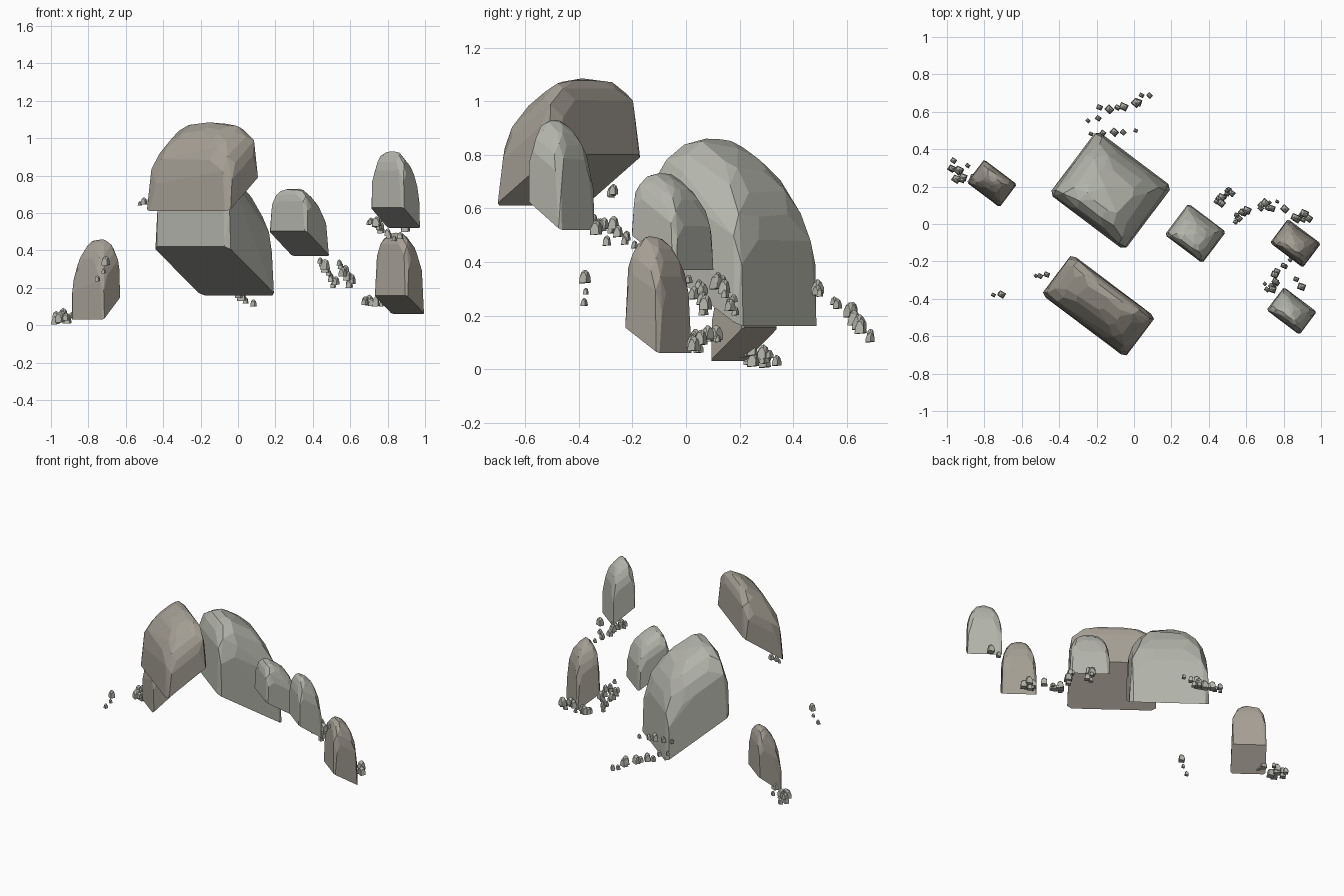
import bpy, bmesh, math, random
from mathutils import Vector

if "Cube" in bpy.data.objects:
    bpy.data.objects.remove(bpy.data.objects["Cube"])

random.seed(4)


def material(name, color):
    m = bpy.data.materials.new(name)
    m.diffuse_color = (*color, 1)
    m.use_nodes = True
    m.node_tree.nodes["Principled BSDF"].inputs["Base Color"].default_value = m.diffuse_color
    return m


GREY = material("grey_stone", (0.45, 0.455, 0.405))
BROWN = material("brown_stone", (0.38, 0.35, 0.30))
WALL = 0.42   # share of the height that is straight wall
CUT = 0.1     # corner cut of the footprint


def add_rock(bm, center, half_u, half_v, turn, z_front, z_back, top, rings=6, sides=16, jitter=0.02):
    """Domed block on a turned rectangle, sheared so its base follows the slope."""
    along = Vector((math.cos(turn), math.sin(turn))) * half_u
    across = Vector((-math.sin(turn), math.cos(turn))) * half_v

    # Square base with cut corners, then rings that shrink and get rounder towards the crown
    pts = []
    for u in (-1, 1):
        for v in (-1, 1):
            pts += [(u, v * (1 - CUT), 0), (u * (1 - CUT), v, 0)]
    for j in range(rings):
        e = j / (rings - 0.8) * math.pi / 2
        t = WALL + (1 - WALL) * math.sin(e)
        radius, squareness = math.cos(e) ** 0.75, 14 - 11 * math.sin(e) ** 0.9
        phase = math.pi / sides * (j % 2) + random.random() * 0.15
        for i in range(sides):
            a = 2 * math.pi * i / sides + phase
            c, s = math.cos(a), math.sin(a)
            k = (abs(c) ** squareness + abs(s) ** squareness) ** (-1 / squareness)
            k *= radius * (1 - random.random() * jitter)
            pts.append((c * k, s * k, t + random.uniform(-jitter, jitter) * 0.5))

    def base(v):
        return z_front + (z_back - z_front) * (v + 1) / 2

    height = min((top - base(v)) / h for u, v, h in pts if h > 0)
    verts = []
    for u, v, h in pts:
        p = Vector(center) + along * u + across * v
        verts.append(bm.verts.new((p.x, p.y, base(v) + h * height)))
    res = bmesh.ops.convex_hull(bm, input=verts)
    inner = [g for g in res["geom_interior"] if isinstance(g, bmesh.types.BMVert)]
    bmesh.ops.delete(bm, geom=inner, context='VERTS')


def finish(bm, name, mat, merge_angle):
    bmesh.ops.dissolve_limit(bm, angle_limit=math.radians(merge_angle),
                             verts=bm.verts, edges=bm.edges)
    bmesh.ops.recalc_face_normals(bm, faces=bm.faces)
    me = bpy.data.meshes.new(name)
    bm.to_mesh(me)
    bm.free()
    me.materials.append(mat)
    bpy.context.collection.objects.link(bpy.data.objects.new(name, me))


# Boulders: centre, half length, half depth, base height front / back, crown height
boulders = [
    ("centre_boulder", GREY, (-.125, .18), .252, .213, .42, .16, .86),
    ("front_boulder", BROWN, (-.19, -.437), .28, .135, .61, .80, 1.085),
    ("middle_boulder", GREY, (.328, -.05), .126, .105, .505, .37, .73),
    ("right_front_boulder", GREY, (.843, -.465), .11, .077, .63, .52, .93),
    ("right_boulder", BROWN, (.863, -.103), .11, .08, .16, .06, .495),
    ("left_boulder", BROWN, (-.76, .217), .11, .077, .03, .155, .46),
]
for name, mat, center, hu, hv, zf, zb, top in boulders:
    bm = bmesh.new()
    add_rock(bm, center, hu, hv, math.radians(-37), zf, zb, top)
    finish(bm, name, mat, 8)

# Pebble trails: first point, last point, scatter, count
trails = [
    ("back_pebbles", (-.26, .57, .24), (.10, .68, .10), .03, 10),
    ("near_back_pebbles", (-.22, .49, .29), (.01, .49, .27), .012, 5),
    ("left_pebbles", (-.97, .30, .005), (-.88, .24, .05), .06, 14),
    ("middle_pebbles", (.44, .11, .33), (.52, .19, .20), .025, 9),
    ("outer_middle_pebbles", (.53, .02, .32), (.60, .09, .20), .025, 7),
    ("right_pebbles", (.67, .09, .11), (.77, .10, .10), .022, 8),
    ("far_right_pebbles", (.83, .06, .11), (.93, .06, .06), .045, 8),
    ("right_front_pebbles", (.70, -.33, .54), (.77, -.33, .51), .025, 9),
    ("trailing_pebbles", (.74, -.28, .52), (.83, -.20, .45), .015, 6),
    ("near_right_front_pebbles", (.87, -.29, .46), (.89, -.33, .50), .006, 2),
    ("far_left_pebbles", (-.76, -.385, .235), (-.70, -.40, .32), .025, 3),
    ("front_pebbles", (-.53, -.28, .64), (-.47, -.275, .65), .006, 3),
]
for name, start, end, scatter, count in trails:
    bm = bmesh.new()
    for i in range(count):
        p = Vector(start).lerp(Vector(end), i / (count - 1))
        x = p.x + random.uniform(-scatter, scatter)
        y = p.y + random.uniform(-scatter, scatter)
        s = random.uniform(.009, .022)
        z = max(0, p.z)
        add_rock(bm, (max(x, s * 1.3 - 1), y), s, s * .85, random.uniform(-.8, -.3),
                 z, z + s * .15, z + s * 2.7, 3, 8, .05)
    finish(bm, name, GREY, 12)
